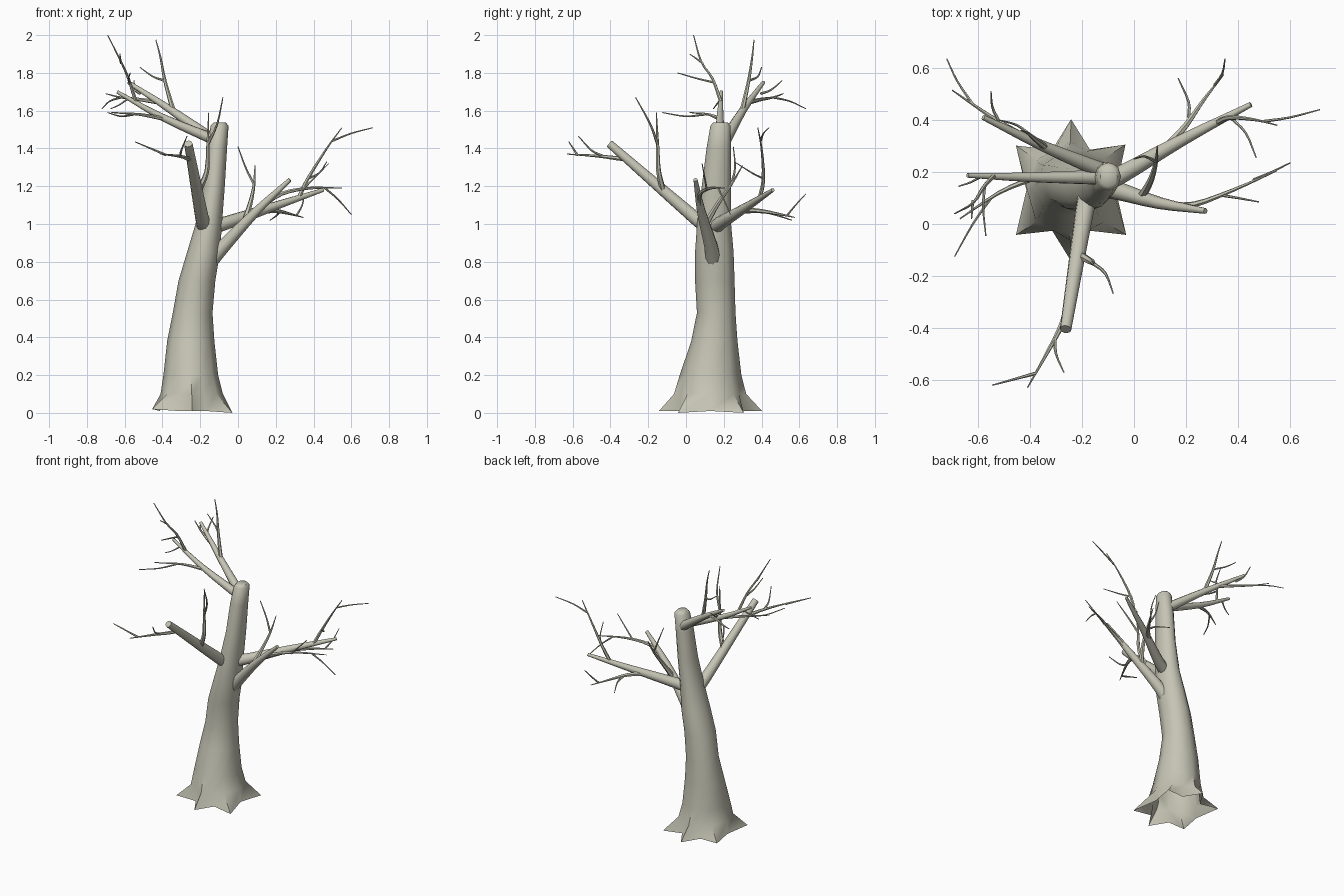
import bpy, bmesh, math
from mathutils import Vector

bark = bpy.data.materials.new("pale_bark")
bark.diffuse_color = (0.56, 0.555, 0.46, 1)


def finish(name, bm):
    bmesh.ops.recalc_face_normals(bm, faces=bm.faces)
    me = bpy.data.meshes.new(name)
    bm.to_mesh(me)
    bm.free()
    ob = bpy.data.objects.new(name, me)
    bpy.context.collection.objects.link(ob)
    me.materials.append(bark)
    bpy.ops.object.select_all(action='DESELECT')
    ob.select_set(True)
    bpy.context.view_layer.objects.active = ob
    bpy.ops.object.shade_smooth_by_angle(angle=math.radians(50))
    return ob


def bridge(bm, rings):
    for a, b in zip(rings, rings[1:]):
        n = len(a)
        for i in range(n):
            bm.faces.new((a[i], a[(i + 1) % n], b[(i + 1) % n], b[i]))


def smooth_path(pts, steps=3):
    """Catmull-Rom through the points."""
    p = [Vector(q) for q in pts]
    p = [2 * p[0] - p[1]] + p + [2 * p[-1] - p[-2]]
    out = []
    for i in range(1, len(p) - 2):
        a, b, c, d = p[i - 1:i + 3]
        for s in range(steps):
            t = s / steps
            out.append(0.5 * (2 * b + (c - a) * t + (2 * a - 5 * b + 4 * c - d) * t * t
                              + (3 * b - a - 3 * c + d) * t ** 3))
    return out + [p[-2]]


def add_tube(bm, pts, r0, r1, sides):
    path = smooth_path(pts) if len(pts) > 2 else [Vector(q) for q in pts]
    seg = [0.0]
    for a, b in zip(path, path[1:]):
        seg.append(seg[-1] + (b - a).length)
    side = (path[1] - path[0]).orthogonal().normalized()
    rings = []
    for i, c in enumerate(path):
        d = (path[min(i + 1, len(path) - 1)] - path[max(i - 1, 0)]).normalized()
        side = (side - d * side.dot(d)).normalized()
        up = d.cross(side)
        r = r0 + (r1 - r0) * seg[i] / seg[-1]
        rings.append([bm.verts.new(c + r * (math.cos(k) * side + math.sin(k) * up))
                      for k in (2 * math.pi * j / sides for j in range(sides))])
    bridge(bm, rings)
    bm.faces.new(rings[0])
    bm.faces.new(rings[-1])


def limb(name, main, r0, r1, twigs):
    """One main branch and its twigs: each twig is (start radius, points)."""
    bm = bmesh.new()
    add_tube(bm, main, r0, r1, 10)
    for r, pts in twigs:
        add_tube(bm, pts, r, 0.0025, 6)
    return finish(name, bm)


# Trunk: six root points at the ground fading into a leaning column
root_angles = [0, 40, 65, 90, 115, 141, 180, 219, 245, 270, 295, 321]
peaks = {40, 90, 141, 219, 270, 321}
# height, x min, x max, y min, y max
sections = [(0.10, -0.41, -0.08, -0.06, 0.315), (0.20, -0.395, -0.105, -0.03, 0.29),
            (0.38, -0.375, -0.125, 0.03, 0.27), (0.53, -0.345, -0.135, 0.06, 0.26),
            (0.70, -0.315, -0.12, 0.05, 0.255), (0.85, -0.27, -0.095, 0.05, 0.25),
            (1.00, -0.225, -0.085, 0.06, 0.237), (1.20, -0.185, -0.07, 0.085, 0.237),
            (1.40, -0.165, -0.058, 0.11, 0.237), (1.52, -0.145, -0.05, 0.13, 0.235),
            (1.537, -0.13, -0.065, 0.145, 0.22)]
bm = bmesh.new()
ring = []
for a in root_angles:
    r = 0.273 if a in peaks else 0.172
    ca, sa = math.cos(math.radians(a)), math.sin(math.radians(a))
    ring.append(bm.verts.new((-0.242 + r * ca, 0.13 + r * sa, 0.01 - 0.01 * ca / 0.78 if a in peaks else 0.01)))
rings = [ring]
for z, x0, x1, y0, y1 in sections:
    valley = 0.9 if z < 0.15 else 0.95 if z < 0.3 else 1.0
    ring = []
    for a in root_angles:
        k = (1.02 if a in peaks else valley if a not in (0, 180) else 1.0) / 2
        ring.append(bm.verts.new(((x0 + x1) / 2 + k * (x1 - x0) * math.cos(math.radians(a)),
                                  (y0 + y1) / 2 + k * (y1 - y0) * math.sin(math.radians(a)), z)))
    rings.append(ring)
bridge(bm, rings)
bm.faces.new(rings[-1])
finish("trunk", bm)

# Sawn front limb
limb("front_limb", [(-0.175, 0.12, 0.98), (-0.19, 0.05, 1.03), (-0.263, -0.405, 1.425)], 0.038, 0.022, [
    (0.017, [(-0.21, -0.12, 1.17), (-0.165, -0.145, 1.28), (-0.16, -0.15, 1.42), (-0.155, -0.157, 1.59)]),
    (0.008, [(-0.16, -0.15, 1.42), (-0.11, -0.19, 1.53), (-0.08, -0.267, 1.67)]),
    (0.014, [(-0.25, -0.29, 1.34), (-0.275, -0.38, 1.35), (-0.32, -0.47, 1.36), (-0.41, -0.63, 1.37)]),
    (0.007, [(-0.38, -0.575, 1.365), (-0.545, -0.62, 1.435)]),
    (0.007, [(-0.305, -0.44, 1.36), (-0.30, -0.5, 1.39), (-0.27, -0.57, 1.465)]),
])

# Upper left limb leaning back
limb("upper_back_limb", [(-0.11, 0.2, 1.43), (-0.35, 0.3, 1.6), (-0.58, 0.41, 1.75)], 0.032, 0.01, [
    (0.014, [(-0.34, 0.295, 1.59), (-0.385, 0.33, 1.75), (-0.41, 0.35, 1.88), (-0.435, 0.36, 1.975)]),
    (0.007, [(-0.39, 0.335, 1.76), (-0.45, 0.38, 1.78), (-0.52, 0.4, 1.83)]),
    (0.013, [(-0.42, 0.335, 1.645), (-0.53, 0.4, 1.66), (-0.62, 0.46, 1.67), (-0.7, 0.515, 1.69)]),
    (0.006, [(-0.62, 0.46, 1.67), (-0.68, 0.55, 1.65), (-0.72, 0.635, 1.61)]),
    (0.007, [(-0.52, 0.395, 1.69), (-0.545, 0.45, 1.71), (-0.55, 0.51, 1.76)]),
])

# Upper left limb pointing sideways
limb("upper_side_limb", [(-0.11, 0.18, 1.44), (-0.4, 0.18, 1.565), (-0.64, 0.187, 1.7)], 0.03, 0.009, [
    (0.012, [(-0.38, 0.18, 1.555), (-0.52, 0.12, 1.58), (-0.67, 0.02, 1.59)]),
    (0.006, [(-0.55, 0.1, 1.58), (-0.62, 0.0, 1.57), (-0.69, -0.125, 1.59)]),
    (0.010, [(-0.54, 0.185, 1.645), (-0.58, 0.14, 1.77), (-0.62, 0.08, 1.86), (-0.69, 0.04, 2.0)]),
    (0.006, [(-0.575, 0.145, 1.75), (-0.58, 0.06, 1.77), (-0.57, -0.045, 1.8)]),
    (0.006, [(-0.58, 0.187, 1.665), (-0.63, 0.16, 1.63), (-0.675, 0.145, 1.61)]),
    (0.006, [(-0.62, 0.09, 1.85), (-0.625, 0.02, 1.9)]),
])

# Right limb leaning back
limb("right_back_limb", [(-0.15, 0.15, 0.98), (-0.05, 0.19, 1.01), (0.18, 0.32, 1.09), (0.45, 0.46, 1.18)], 0.04, 0.01, [
    (0.017, [(0.12, 0.29, 1.07), (0.2, 0.38, 1.07), (0.27, 0.48, 1.055), (0.345, 0.575, 1.035)]),
    (0.006, [(0.31, 0.535, 1.045), (0.34, 0.58, 1.1), (0.35, 0.635, 1.16)]),
    (0.007, [(0.21, 0.41, 1.065), (0.21, 0.47, 1.05), (0.17, 0.56, 1.02)]),
    (0.012, [(0.32, 0.39, 1.135), (0.37, 0.41, 1.24), (0.47, 0.4, 1.4), (0.55, 0.38, 1.51)]),
    (0.006, [(0.5, 0.395, 1.44), (0.6, 0.41, 1.48), (0.715, 0.44, 1.51)]),
    (0.006, [(0.37, 0.41, 1.24), (0.43, 0.35, 1.27), (0.47, 0.255, 1.33)]),
])

# Right limb reaching upward
limb("right_low_limb", [(-0.15, 0.145, 0.8), (-0.07, 0.13, 0.89), (0.1, 0.08, 1.07), (0.275, 0.05, 1.235)], 0.042, 0.011, [
    (0.015, [(0.12, 0.075, 1.09), (0.23, 0.075, 1.16), (0.38, 0.13, 1.19), (0.55, 0.205, 1.19)]),
    (0.006, [(0.46, 0.17, 1.19), (0.53, 0.2, 1.13), (0.6, 0.235, 1.05)]),
    (0.006, [(0.34, 0.11, 1.18), (0.4, 0.1, 1.24), (0.48, 0.085, 1.32)]),
    (0.018, [(0.03, 0.105, 1.0), (0.065, 0.17, 1.11), (0.085, 0.24, 1.21), (0.09, 0.3, 1.31)]),
    (0.007, [(0.085, 0.24, 1.21), (0.04, 0.26, 1.3), (0.0, 0.25, 1.41)]),
])
